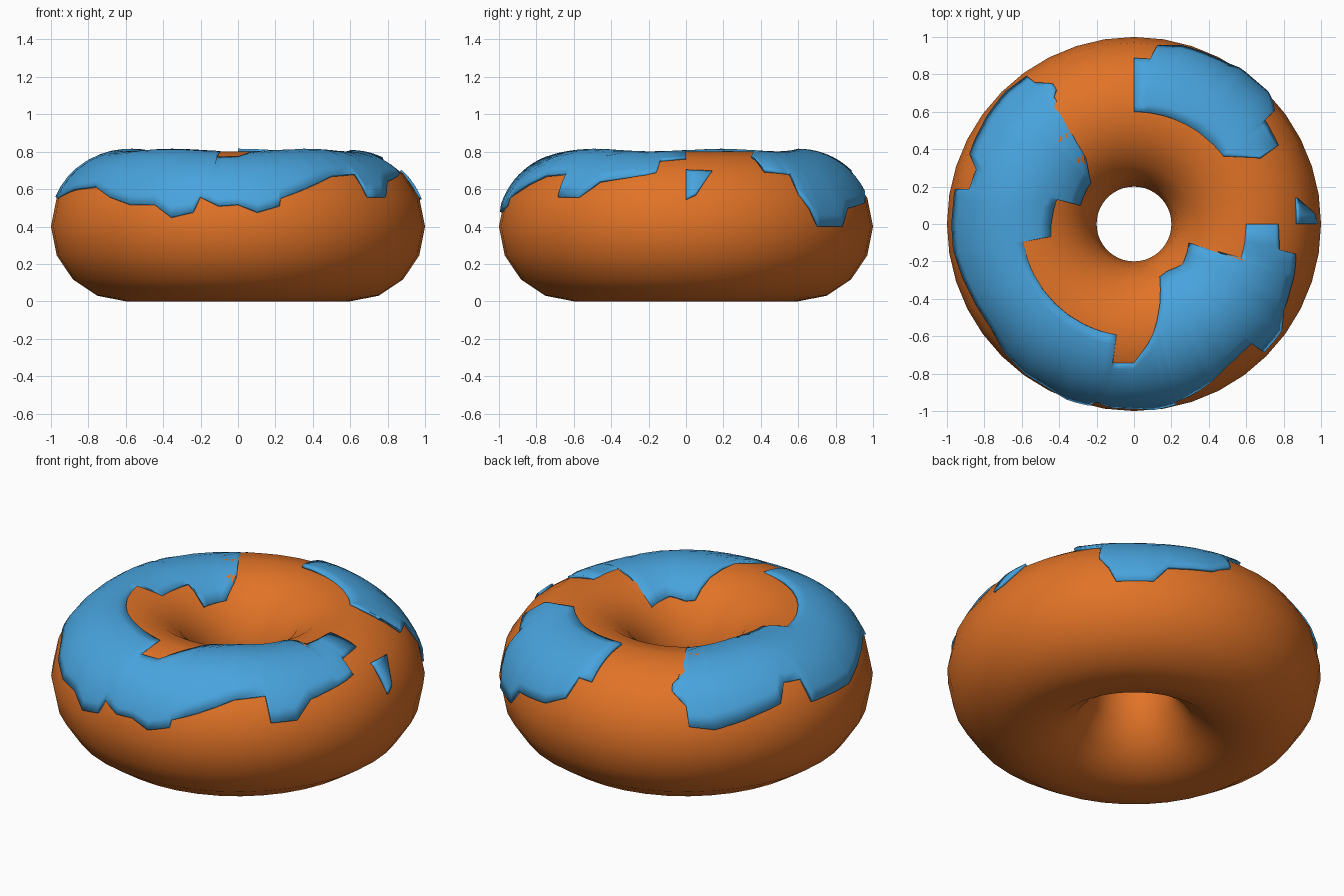
import bpy, bmesh
from math import sin, cos, radians

if "Cube" in bpy.data.objects:
    bpy.data.objects.remove(bpy.data.objects["Cube"])

MAJOR, MINOR = 0.6, 0.4


def colour(name, rgb):
    mat = bpy.data.materials.new(name)
    mat.diffuse_color = (*rgb, 1)
    mat.use_nodes = True
    mat.node_tree.nodes["Principled BSDF"].inputs["Base Color"].default_value = mat.diffuse_color
    return mat


def lookup(profile, a):
    # linear interpolation along an (angle, tube angle) edge profile
    for (a0, v0), (a1, v1) in zip(profile, profile[1:]):
        if a0 <= a <= a1:
            return v0 + (v1 - v0) * (a - a0) / (a1 - a0)
    return profile[-1][1]


def surface(a, v, lift):
    a, v = radians(a), radians(v)
    r = MAJOR + (MINOR + lift) * cos(v)
    return r * cos(a), r * sin(a), MINOR + (MINOR + lift) * sin(v)


def icing(name, inner, outer, mat, rows=10):
    # a strip on the ring, bounded by its inner and outer edge
    lo, hi = inner[0][0], inner[-1][0]
    angles = {a for a, _ in inner + outer if lo <= a <= hi}
    angles |= {a for a in range(0, 361, 9) if lo <= a <= hi}
    bm = bmesh.new()
    cols = []
    for a in sorted(angles):
        vi, vo = lookup(inner, a), lookup(outer, a)
        col = []
        for i in range(rows + 1):
            v = vo + (vi - vo) * i / rows
            lift = 0.009 + 0.007 * sin(radians(5 * a)) * sin(radians(v))
            col.append(bm.verts.new(surface(a, v, lift)))
        cols.append(col)
    for c0, c1 in zip(cols, cols[1:]):
        for i in range(rows):
            bm.faces.new((c0[i], c1[i], c1[i + 1], c0[i + 1]))
    bmesh.ops.recalc_face_normals(bm, faces=bm.faces)
    if sum(f.normal.z for f in bm.faces) < 0:
        bmesh.ops.reverse_faces(bm, faces=bm.faces)
    for f in bm.faces:
        f.smooth = True
    mesh = bpy.data.meshes.new(name)
    bm.to_mesh(mesh)
    bm.free()
    mesh.materials.append(mat)
    obj = bpy.data.objects.new(name, mesh)
    bpy.context.collection.objects.link(obj)
    solid = obj.modifiers.new("thickness", 'SOLIDIFY')
    solid.thickness = 0.015
    solid.offset = -1


# Dough ring
bpy.ops.mesh.primitive_torus_add(major_radius=MAJOR, minor_radius=MINOR, major_segments=40,
                                 minor_segments=16, location=(0, 0, MINOR))
dough = bpy.context.object
dough.name = "dough_ring"
dough.data.materials.append(colour("dough", (0.75, 0.17, 0.02)))
bpy.ops.object.shade_smooth()

blue = colour("icing", (0.065, 0.37, 0.73))

# Large icing patch: left, front and right
icing("icing_large",
      [(120, 55), (122, 60), (125, 98), (126, 114), (136, 134), (161, 136), (162.5, 114),
       (188.7, 112), (189.2, 90), (261, 90), (261.4, 68), (270, 69), (280, 91), (288, 112),
       (296, 134), (305, 135), (320, 130), (341, 136), (342.5, 90), (360, 90)],
      [(120, 49), (125, 37), (126, 21), (134, 18), (142, 22), (157, 30), (161, 45), (168, 43),
       (169, 24), (188, 22), (203, 30), (216, 32), (225, 23), (234, 17), (243, 17), (249, 7),
       (256, 11), (258, 23), (264, 16), (270, 17), (276, 11), (283, 16), (283.5, 22),
       (292, 30), (304, 42), (314.4, 44), (315.5, 23), (324, 23), (330, 37), (346, 44),
       (349.5, 46), (350, 62), (360, 65)], blue)

# Smaller icing patch: back right
icing("icing_back",
      [(27.5, 67), (36.9, 90), (90, 90)],
      [(27.5, 66), (28.6, 47), (38.4, 44), (38.9, 25), (42, 14), (44.5, 0), (56, 0),
       (60.6, 14), (68, 16), (75, 18), (82.6, 28), (84.5, 46), (90, 46)], blue)

# Small icing drop on the right
icing("icing_drop", [(0, 48), (9, 46.5)], [(0, 21), (3.2, 25), (9, 46)], blue)
